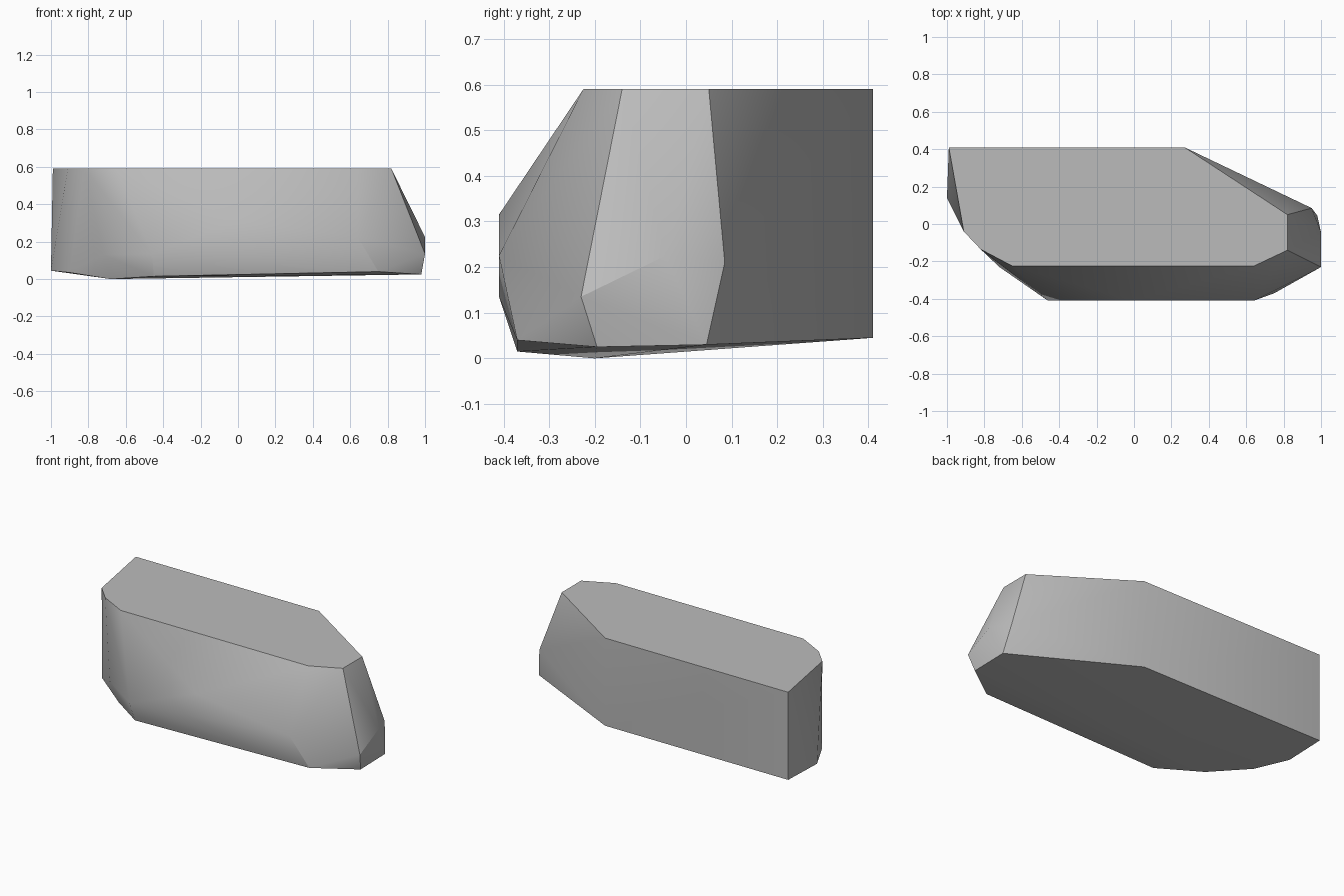
import bpy
import bmesh
from math import radians

cube = bpy.data.objects.get("Cube")
if cube:
    bpy.data.objects.remove(cube, do_unlink=True)

# Stone colour
stone = bpy.data.materials.new("stone_grey")
stone.use_nodes = True
grey = (0.5, 0.5, 0.5, 1)
stone.diffuse_color = grey
shader = stone.node_tree.nodes["Principled BSDF"]
shader.inputs["Base Color"].default_value = grey
shader.inputs["Roughness"].default_value = 0.9

# Flat top outline, all at one height
TOP_Z = 0.59
top = [(-0.99, 0.41), (0.27, 0.41), (0.82, 0.05), (0.82, -0.14),
       (0.64, -0.225), (-0.65, -0.225), (-0.82, -0.135), (-0.91, -0.04)]

# Bulging corners around the middle
middle = [(-0.46, -0.41, 0.135), (0, -0.41, 0.315), (0.64, -0.41, 0.225),
          (-0.72, -0.23, 0.13), (1, -0.23, 0.135), (1, -0.045, 0.225),
          (0.95, 0.085, 0.21)]

# Slightly tilted underside outline
bottom = [(-0.99, 0.41, 0.045), (-1, 0.14, 0.045), (-0.9, -0.05, 0.035),
          (-0.68, -0.2, 0), (-0.45, -0.37, 0.015), (0.75, -0.37, 0.04),
          (0.98, -0.195, 0.025), (0.98, 0.045, 0.03), (0.27, 0.41, 0.045)]

# Wrap the corners in a convex shell and merge its flat facets
bm = bmesh.new()
for point in [(x, y, TOP_Z) for x, y in top] + middle + bottom:
    bm.verts.new(point)
bmesh.ops.convex_hull(bm, input=bm.verts)
loose = [v for v in bm.verts if not v.link_faces]
bmesh.ops.delete(bm, geom=loose, context="VERTS")
bmesh.ops.dissolve_limit(bm, angle_limit=radians(1), verts=bm.verts, edges=bm.edges)
bmesh.ops.recalc_face_normals(bm, faces=bm.faces)
mesh = bpy.data.meshes.new("rock")
bm.to_mesh(mesh)
bm.free()
mesh.materials.append(stone)

rock = bpy.data.objects.new("rock", mesh)
bpy.context.collection.objects.link(rock)

# Soft facets with crisp rims
bpy.ops.object.select_all(action="DESELECT")
rock.select_set(True)
bpy.context.view_layer.objects.active = rock
bpy.ops.object.shade_smooth_by_angle(angle=radians(30))
